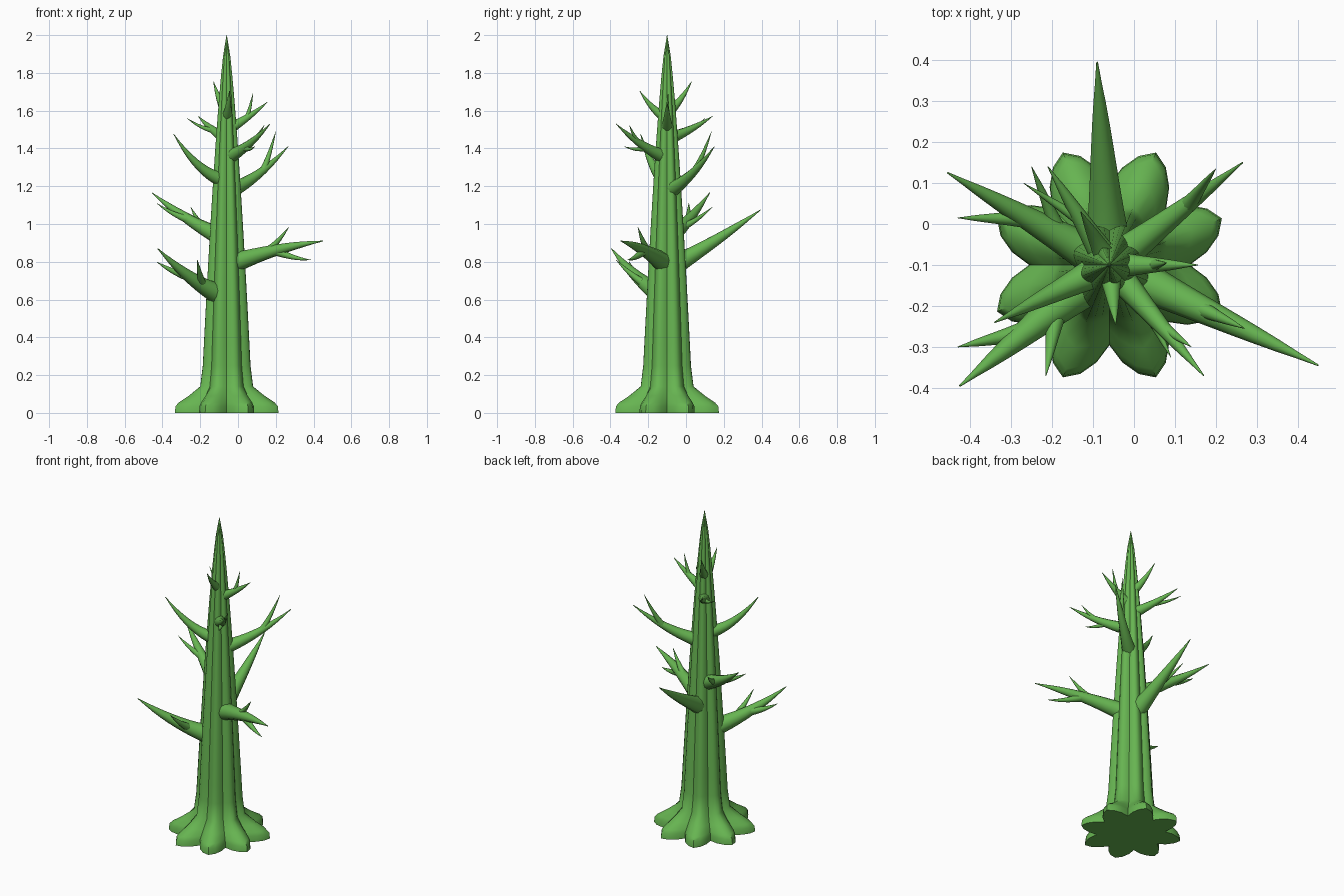
import bpy, bmesh, math
from mathutils import Vector

cube = bpy.data.objects.get("Cube")
if cube:
    bpy.data.objects.remove(cube)

green = bpy.data.materials.new("leaf_green")
green.use_nodes = True
colour = (0.135, 0.46, 0.083, 1)
green.diffuse_color = colour
green.node_tree.nodes["Principled BSDF"].inputs["Base Color"].default_value = colour

AXIS = Vector((-0.06, -0.1, 0))
UP = Vector((0, 0, 1))


def skin(name, rings, angle):
    """Join rings of points into a closed, smooth-shaded tube."""
    bm = bmesh.new()
    loops = [[bm.verts.new(point) for point in ring] for ring in rings]
    count = len(loops[0])
    for low, high in zip(loops, loops[1:]):
        for i in range(count):
            j = (i + 1) % count
            bm.faces.new((low[i], low[j], high[j], high[i]))
    bm.faces.new(loops[0][::-1])
    bm.faces.new(loops[-1])
    bmesh.ops.recalc_face_normals(bm, faces=bm.faces[:])
    mesh = bpy.data.meshes.new(name)
    bm.to_mesh(mesh)
    bm.free()
    mesh.materials.append(green)
    obj = bpy.data.objects.new(name, mesh)
    bpy.context.collection.objects.link(obj)
    bpy.ops.object.select_all(action='DESELECT')
    obj.select_set(True)
    bpy.context.view_layer.objects.active = obj
    bpy.ops.object.shade_smooth_by_angle(angle=math.radians(angle))


def lobed_ring(z, radius, notch, lobes=8, steps=6):
    """Ring with ridges; notch is the valley radius over the ridge radius."""
    ring = []
    for i in range(lobes * steps):
        t = i % steps / steps
        t = 2 * min(t, 1 - t)
        r = radius * (1 - (1 - notch) * t ** 1.4)
        a = math.tau * (i / steps + 0.5) / lobes
        ring.append(AXIS + Vector((r * math.cos(a), r * math.sin(a), z)))
    return ring


def limb(name, root, tip, radius, sag, sides=10, steps=10):
    """Tapered limb that sags below the straight line from root to tip.
    Returns a function giving the point at any fraction of its length."""
    control = (root + tip) / 2 - 2 * sag * UP

    def along(t):
        return root.lerp(control, t).lerp(control.lerp(tip, t), t)

    rings = []
    for k in range(steps + 1):
        t = k / steps
        heading = (control - root).lerp(tip - control, t)
        u = heading.cross(UP).normalized()
        v = heading.cross(u).normalized()
        # Flared root, slow taper, rounded point
        r = radius * (0.62 + 0.5 * (1 - t) ** 3) * max(0.06, 1 - t ** 2.6)
        turns = [math.tau * i / sides for i in range(sides)]
        rings.append([along(t) + r * (u * math.cos(a) + v * math.sin(a)) for a in turns])
    skin(name, rings, 60)
    return along


def branch(name, height, tip, sag=0.03, twigs=()):
    """Branch rooted in the trunk, thinner higher up, with twigs forking off it.
    Each twig is its name, its place along the branch and its tip."""
    radius = 0.078 - 0.03 * height
    along = limb(name + "_branch", AXIS + height * UP, Vector(tip), radius, sag)
    for label, place, end in twigs:
        limb(name + "_" + label + "_twig", along(place), Vector(end), 0.43 * radius, 0.01)


# Trunk: spreading star-shaped roots, then a ridged spire narrowing to a point
rings = [lobed_ring(0, 0.297, 0.66), lobed_ring(0.035, 0.293, 0.66),
         lobed_ring(0.055, 0.275, 0.66), lobed_ring(0.09, 0.218, 0.72),
         lobed_ring(0.14, 0.15, 0.84)]
levels = 16
for k in range(levels + 1):
    z = 0.25 + 1.75 * k / levels
    rings.append(lobed_ring(z, 0.148 * (1 - z / 2) ** 0.7 + 0.001, 0.83))
skin("trunk", rings, 50)

# Low branches
branch("low_left", 0.61, (-0.425, -0.395, 0.87), twigs=[
    ("outer", 0.55, (-0.43, -0.3, 0.8)),
    ("front", 0.35, (-0.215, -0.37, 0.81))])
branch("low_right", 0.78, (0.45, -0.345, 0.91), sag=-0.015, twigs=[
    ("upper", 0.4, (0.27, -0.255, 0.985)),
    ("lower", 0.5, (0.385, -0.31, 0.81))])
branch("low_back", 0.76, (-0.09, 0.395, 1.075), sag=0.01)

# Middle branches
branch("middle_left", 0.92, (-0.455, 0.125, 1.165), sag=0.02, twigs=[
    ("front", 0.5, (-0.43, 0.015, 1.11)),
    ("back", 0.3, (-0.25, 0.14, 1.09))])
branch("middle_right", 1.17, (0.265, 0.15, 1.41), twigs=[
    ("upper", 0.6, (0.2, 0.135, 1.49))])
branch("middle_front_left", 1.23, (-0.34, -0.24, 1.475), sag=0.05)

# High branches
branch("high_front_right", 1.35, (0.17, -0.37, 1.53), sag=0.02, twigs=[
    ("lower", 0.4, (0.09, -0.325, 1.41)),
    ("upper", 0.55, (0.14, -0.3, 1.525))])
branch("high_left", 1.45, (-0.21, 0.14, 1.57), sag=0.01, twigs=[
    ("outer", 0.45, (-0.27, 0.1, 1.56))])
branch("high_right", 1.5, (0.155, -0.1, 1.645), sag=0.01, twigs=[
    ("upper", 0.5, (0.08, -0.095, 1.695))])
branch("high_front", 1.56, (-0.045, -0.245, 1.705), sag=0.02)
branch("high_back", 1.59, (-0.13, 0.03, 1.755), sag=0.02)
